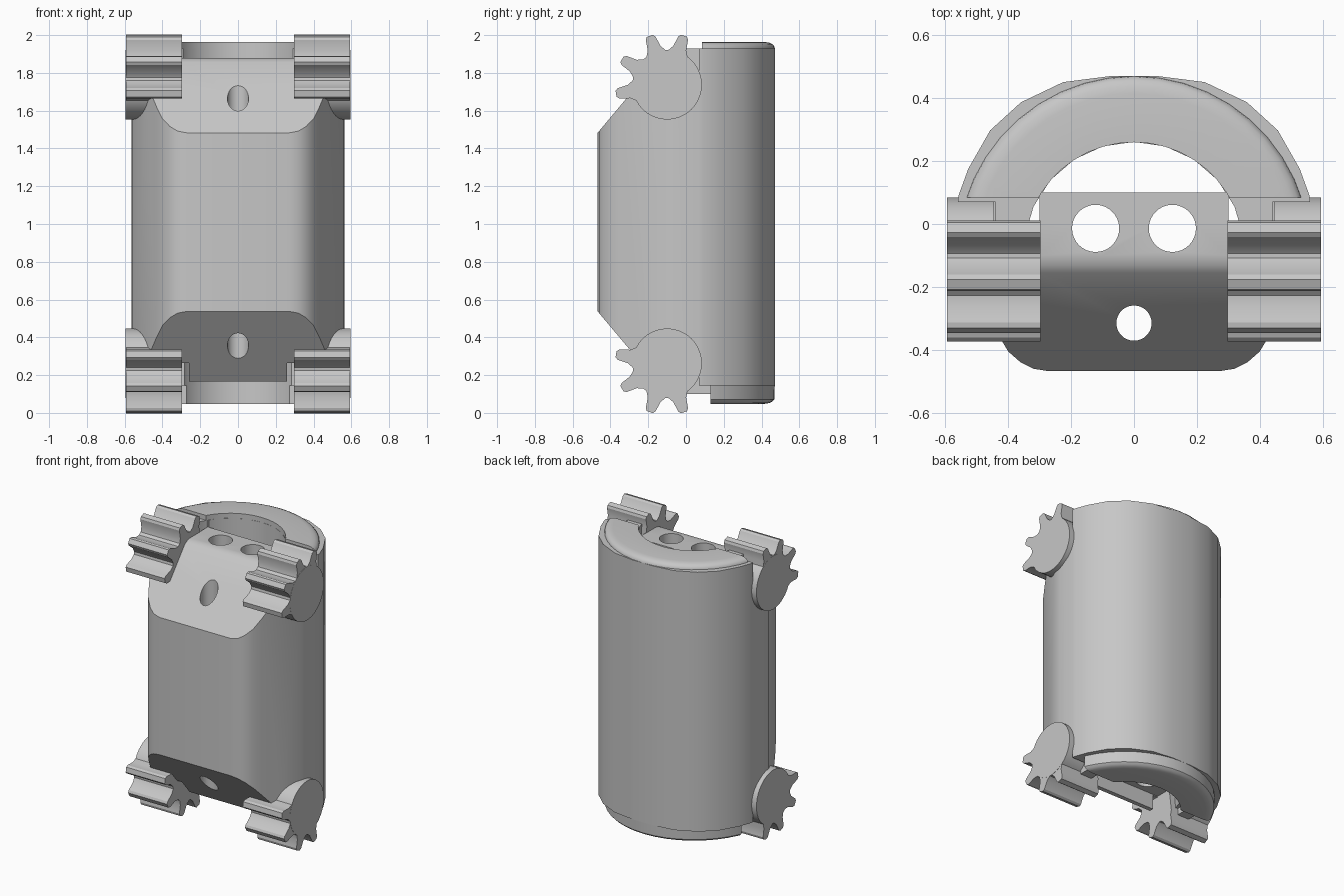
import bpy, bmesh, math

if "Cube" in bpy.data.objects:
    bpy.data.objects.remove(bpy.data.objects["Cube"])

grey = bpy.data.materials.new("light grey")
grey.diffuse_color = (0.57, 0.57, 0.57, 1)
grey.use_nodes = True
grey.node_tree.nodes["Principled BSDF"].inputs["Base Color"].default_value = grey.diffuse_color
CY = -0.09          # centre of the round back


def make(name, bm):
    bmesh.ops.recalc_face_normals(bm, faces=bm.faces)
    me = bpy.data.meshes.new(name)
    bm.to_mesh(me)
    bm.free()
    me.materials.append(grey)
    ob = bpy.data.objects.new(name, me)
    bpy.context.collection.objects.link(ob)
    return ob


def prism(name, pts, a, b, axis="z"):
    """Extrude a 2D outline from a to b along z (x,y points) or x (y,z points)."""
    bm = bmesh.new()
    put = (lambda p, h: (p[0], p[1], h)) if axis == "z" else (lambda p, h: (h, p[0], p[1]))
    low = [bm.verts.new(put(p, a)) for p in pts]
    high = [bm.verts.new(put(p, b)) for p in pts]
    bm.faces.new(low)
    bm.faces.new(high)
    for i in range(len(pts)):
        j = (i + 1) % len(pts)
        bm.faces.new((low[i], low[j], high[j], high[i]))
    return make(name, bm)


def box(x0, x1, y0, y1, z0, z1):
    return prism("cutter", [(x0, y0), (x1, y0), (x1, y1), (x0, y1)], z0, z1)


def circle(cx, cy, r, n, turn=0.0):
    return [(cx + r * math.cos(2 * math.pi * i / n + turn),
             cy + r * math.sin(2 * math.pi * i / n + turn)) for i in range(n)]


def combine(ob, other, op="DIFFERENCE"):
    m = ob.modifiers.new("cut", "BOOLEAN")
    m.operation, m.object, m.solver = op, other, "EXACT"
    bpy.context.view_layer.objects.active = ob
    bpy.ops.object.modifier_apply(modifier=m.name)
    bpy.data.objects.remove(other, do_unlink=True)


def smooth(ob, deg=30):
    bpy.ops.object.select_all(action="DESELECT")
    ob.select_set(True)
    bpy.context.view_layer.objects.active = ob
    bpy.ops.object.shade_smooth_by_angle(angle=math.radians(deg))


# body: round back, tapered front with rounded corners
half = [(0.27, -0.468), (0.32, -0.46), (0.36, -0.44), (0.40, -0.405), (0.43, -0.355), (0.56, -0.10),
        (0.565, 0.0), (0.558, 0.09), (0.527, 0.175), (0.457, 0.298), (0.359, 0.387), (0.225, 0.451),
        (0.076, 0.47)]
body = prism("body", half + [(-x, y) for x, y in half[::-1]], 0.145, 1.93)

# sloped front ends
side = [(-0.47, 0.54), (-0.47, 1.48), (-0.155, 1.857), (-0.13, 1.873), (-0.10, 1.88),
        (0.0, 1.88), (0.0, 2.1), (0.8, 2.1), (0.8, 0.0), (0.0, 0.0), (0.0, 0.165), (-0.155, 0.165)]
combine(body, prism("cutter", side, -1, 1, "x"), "INTERSECT")

# hollow at the back, leaving the centre block
hollow = prism("cutter", circle(0, CY, 0.351, 22, math.pi / 2), -0.1, 2.2)
combine(hollow, box(-0.3, 0.3, -1, 0.1, -0.2, 2.3))
combine(hollow, box(-1, 1, -1, 0.0, -0.2, 2.3))
combine(body, hollow)

# lowered top of the block, recess and side slots under it
combine(body, box(-0.3, 0.3, -0.2, 0.1, 1.88, 2.2))
combine(body, box(-0.3, 0.3, -0.125, 0.11, -0.2, 0.27))
for s in (-1, 1):
    combine(body, box(*sorted((s * 0.26, s * 0.31)), -0.9, 0.0, -0.2, 0.265))
    # gear pockets at the four corners
    for z0, z1 in ((1.74, 2.2), (-0.2, 0.26)):
        combine(body, box(*sorted((s * 0.3, s * 0.9)), -0.9, 0.0, z0, z1))
        combine(body, box(*sorted((s * 0.44, s * 0.9)), -0.05, 0.07, z0, z1))

# vertical cable holes
for x, y, r in ((-0.122, -0.014, 0.075), (0.122, -0.014, 0.075), (0, -0.315, 0.056)):
    combine(body, prism("cutter", circle(x, y, r, 32), -0.2, 2.3))
smooth(body)


# rounded end rims
def rim(name, z, d, height, front):
    prof = [(0.35, 0), (0.56, 0), (0.558, height - 0.024), (0.547, height - 0.012),
            (0.53, height - 0.004), (0.505, height), (0.35, height)]
    bm = bmesh.new()
    n = 44
    rings = [[bm.verts.new((r * math.cos(t), CY + r * math.sin(t), z + d * h)) for r, h in prof]
             for t in (2 * math.pi * i / n for i in range(n))]
    for i in range(n):
        a, b = rings[i], rings[(i + 1) % n]
        for j in range(len(prof)):
            m = (j + 1) % len(prof)
            bm.faces.new((a[j], b[j], b[m], a[m]))
    ob = make(name, bm)
    combine(ob, box(-1, 1, -1, front, -1, 3))
    smooth(ob, 35)


rim("top_rim", 1.93, 1, 0.034, 0.085)
rim("bottom_rim", 0.145, -1, 0.097, 0.13)

# small bottom steps beside the block
for s in (-1, 1):
    step = box(*sorted((s * 0.352, s * 0.44)), 0.0, 0.13, 0.10, 0.15)
    step.name = "bottom_step"

# corner gears: toothed sector on the inside, round disc on the outside
teeth = []
for c in (71, 109.5, 150.5, 190):
    for da, r in ((-17, 0.184), (-10, 0.208), (-6, 0.262), (-3.5, 0.275),
                  (3.5, 0.275), (6, 0.262), (10, 0.208), (17, 0.184)):
        t = math.radians(c + da)
        y = min(r * math.cos(t), 0.112)
        teeth.append((y, r * math.sin(t)))
teeth += [(-0.05, -0.08), (0.08, -0.06)]
for s, sn in ((-1, "left"), (1, "right")):
    for zc, f, zn in ((1.737, 1, "top"), (0.263, -1, "bottom")):
        pts = [(-0.1 + y, zc + f * z) for y, z in teeth]
        smooth(prism(f"{zn}_{sn}_gear_teeth", pts, s * 0.297, s * 0.594, "x"), 25)
        disc = prism(f"{zn}_{sn}_gear_disc", circle(-0.1, zc, 0.184, 40), s * 0.445, s * 0.595, "x")
        smooth(disc)
